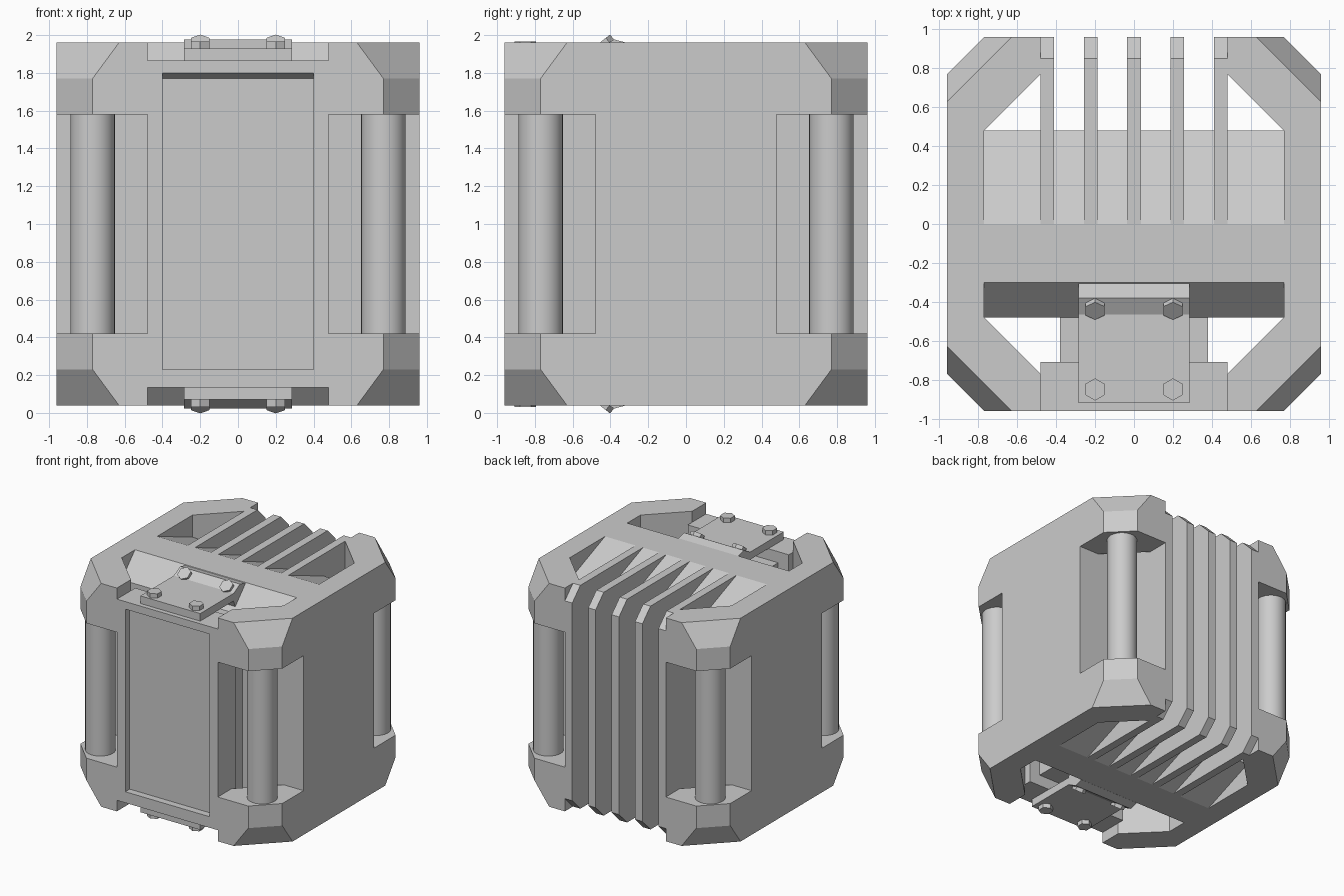
import bpy, bmesh, math
from mathutils import Vector, Matrix

if "Cube" in bpy.data.objects:
    bpy.data.objects.remove(bpy.data.objects["Cube"])

MID = 1.0  # every object has its origin at mid height, so mirrors work about the centre


def finish(name, bm, mirror=""):
    bmesh.ops.recalc_face_normals(bm, faces=bm.faces)
    me = bpy.data.meshes.new(name)
    bm.to_mesh(me)
    bm.free()
    ob = bpy.data.objects.new(name, me)
    ob.location = (0, 0, MID)
    bpy.context.collection.objects.link(ob)
    if mirror:
        m = ob.modifiers.new("Mirror", 'MIRROR')
        m.use_axis = [a in mirror for a in "xyz"]
        m.use_mirror_merge = False
    return ob


def prism(profile, axis, lo, hi):
    """Extrude a profile along x (profile is y,z) or z (profile is x,y)."""
    bm = bmesh.new()
    put = (lambda p, t: (t, *p)) if axis == "x" else (lambda p, t: (*p, t))
    face = bm.faces.new([bm.verts.new(put(p, lo)) for p in profile])
    ext = bmesh.ops.extrude_face_region(bm, geom=[face])
    vs = [g for g in ext["geom"] if isinstance(g, bmesh.types.BMVert)]
    bmesh.ops.translate(bm, verts=vs, vec=Vector(put((0, 0), hi - lo)))
    bmesh.ops.recalc_face_normals(bm, faces=bm.faces)
    return bm


def box(x0, x1, y0, y1, z0, z1):
    return prism([(x0, y0), (x1, y0), (x1, y1), (x0, y1)], "z", z0, z1)


# Core with sloped top and bottom
top = [(-.48, .77), (-.30, .96), (0, .96), (.48, .77)]
finish("core", prism(top + [(y, -z) for y, z in reversed(top)], "x", -.77, .77))

# Side plates
finish("side_plate", box(.77, .96, -.48, .48, -.96, .96), "x")

# Corner guards with a sloped outer corner
bm = prism([(.96, .48), (.96, .77), (.77, .96), (.48, .96), (.48, .77), (.77, .48)],
           "z", .58, .96)
a, b, c = Vector((.77, .96, .77)), Vector((.96, .77, .77)), Vector((.63, .96, .96))
n = (b - a).cross(c - a)
n = n if n.z > 0 else -n
cut = bmesh.ops.bisect_plane(bm, geom=bm.verts[:] + bm.edges[:] + bm.faces[:],
                             plane_co=a, plane_no=n, clear_outer=True, dist=1e-5)
bmesh.ops.holes_fill(bm, edges=[e for e in bm.edges if e.is_boundary])
finish("corner_guard", bm, "xyz")

# Round corner posts
bm = bmesh.new()
bmesh.ops.create_cone(bm, cap_ends=True, segments=32, radius1=.118, radius2=.118,
                      depth=1.18, matrix=Matrix.Translation((.77, .77, 0)))
post = finish("corner_post", bm, "xy")
bpy.context.view_layer.objects.active = post
post.select_set(True)
bpy.ops.object.shade_smooth_by_angle()
post.select_set(False)

# Cooling fins at the back
fin = [(0, .96), (.85, .96), (.96, .85), (.96, -.85), (.85, -.96), (0, -.96)]
for i in range(-2, 3):
    x = i * .2225
    finish(f"cooling_fin_{i + 3}", prism(fin, "x", x - .035, x + .035))

# Front panel with a recessed face
bm = box(-.48, .48, -.96, -.71, -.865, .865)
front = min(bm.faces, key=lambda f: f.calc_center_median().y)
bmesh.ops.inset_region(bm, faces=[front], thickness=.08, use_even_offset=True)
for v in front.verts:
    v.co.z = .80 if v.co.z > 0 else -.77
ext = bmesh.ops.extrude_discrete_faces(bm, faces=[front])
for v in ext["faces"][0].verts:
    v.co.y += .06
    v.co.z = .77 if v.co.z > 0 else -.77
finish("front_panel", bm)
finish("panel_neck", box(-.38, .38, -.72, -.47, -.77, .77))

# Bent bracket joining panel and core, top and bottom
bracket = [(-.92, .865), (-.92, .93), (-.465, .93), (-.38, .977), (-.305, .957), (-.44, .80), (-.47, .865)]
finish("bracket", prism(bracket, "x", -.285, .285), "z")

# Hex bolts: upright at the front, tilted on the bent end
for name, y, z, tilt in (("front_bolt", -.85, .94, 0), ("rear_bolt", -.43, .946, 38)):
    bm = bmesh.new()
    mat = (Matrix.Translation((.2, y, z)) @ Matrix.Rotation(math.radians(tilt), 4, 'X')
           @ Matrix.Rotation(math.radians(0), 4, 'Z'))
    bmesh.ops.create_cone(bm, cap_ends=True, segments=6, radius1=.057, radius2=.057,
                          depth=.055, matrix=mat)
    finish(name, bm, "xz")
